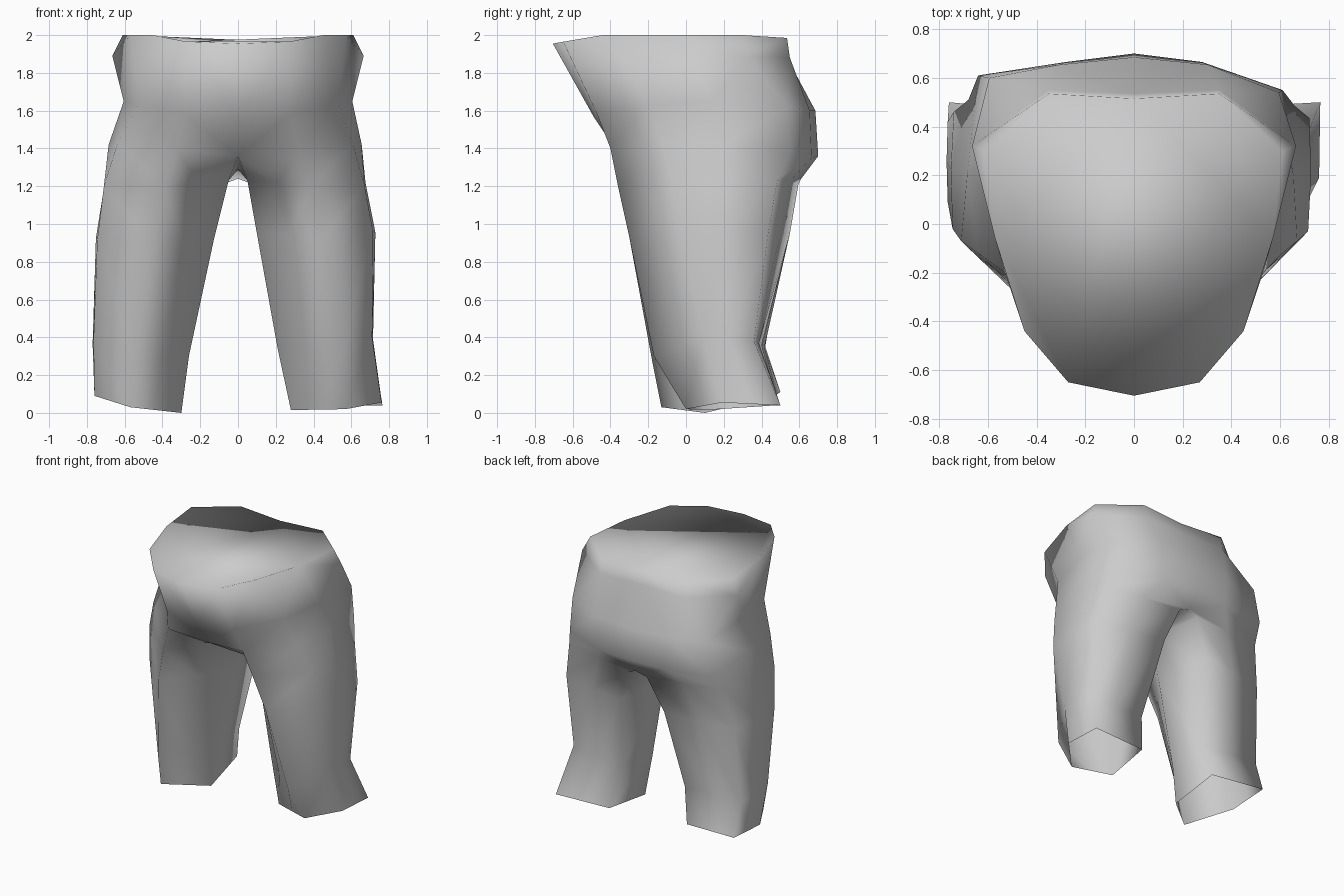
import bpy, bmesh
from mathutils import Vector

if "Cube" in bpy.data.objects:
    bpy.data.objects.remove(bpy.data.objects["Cube"])

# Leg rings from hem up, five corners each:
# inner, front, outer, outer back, inner back
LEG_R = [[(.28, .10, .015), (.57, 0, .02), (.76, .19, .055), (.765, .50, .04), (.325, .475, .04)],
         [(.21, .11, .34), (.55, -.17, .30), (.71, .09, .40), (.71, .36, .38), (.265, .40, .36)],
         [(.10, .12, .95), (.45, -.30, .93), (.715, -.03, .96), (.72, .435, .95), (.18, .55, .95)],
         [(.05, .13, 1.23), (.38, -.36, 1.20), (.67, -.07, 1.2), (.66, .485, 1.24), (.08, .595, 1.21)]]
LEG_L = [[(.30, .10, 0), (.57, -.13, .03), (.76, .18, .09), (.76, .50, .11), (.33, .46, .085)],
         [(.26, .11, .30), (.56, -.18, .28), (.765, .09, .38), (.765, .42, .35), (.27, .40, .34)],
         [(.125, .12, .93), (.47, -.30, .93), (.745, -.02, .92), (.74, .46, .93), (.20, .55, .95)],
         [(.05, .13, 1.23), (.39, -.36, 1.20), (.71, -.07, 1.2), (.68, .51, 1.24), (.08, .595, 1.21)]]
BULGE = (0, .005, .01, .01)  # how far side midpoints swell, per ring

# Half rings of the hips from front centre round to back centre
CROTCH = [(0, -.35, 1.36), (.32, -.40, 1.40), (.61, -.12, 1.42), (.655, .20, 1.42),
          (.61, .55, 1.37), (.28, .665, 1.35), (0, .70, 1.36)]
HIP = [(0, -.49, 1.57), (.28, -.47, 1.58), (.53, -.20, 1.63), (.605, .14, 1.65),
       (.595, .54, 1.62), (.30, .655, 1.60), (0, .685, 1.60)]
WAIST = [(0, -.705, 1.955), (.27, -.65, 1.965), (.45, -.44, 2.0), (.57, -.06, 2.0),
         (.61, .30, 2.0), (.35, .535, 1.985), (0, .515, 1.975)]
# The band below the waist only exists at the sides and back
BAND = WAIST[:4] + [(.665, .32, 1.89), (.35, .55, 1.88), (0, .535, 1.88)]
SEAM = (0, .15, 1.29)
BACK_SEAM = (0, .61, 1.24)

bm = bmesh.new()


def add_ring(points, side):
    return [bm.verts.new((x * side, y, z)) for x, y, z in points]


def bridge(a, b, closed):
    n = len(a)
    for i in range(n if closed else n - 1):
        j = (i + 1) % n
        bm.faces.new((a[i], a[j], b[j], b[i]))


def leg_ring(corners, bulge, side):
    inner, front, outer, oback, iback = [Vector(c) for c in corners]
    centre = (inner + front + outer + oback + iback) / 5

    def mid(a, b, swell=bulge):
        m = (a + b) / 2
        out = m - centre
        out.z = 0
        return m + out.normalized() * swell
    return add_ring([mid(inner, front), front, outer, mid(outer, oback),
                     oback, mid(oback, iback), iback, inner], side)


waist_halves = []
for side, leg in ((1, LEG_R), (-1, LEG_L)):
    # Left seat corner sits a little further back and the left hip is wider
    def shift(ring, wide=0):
        if side > 0:
            return ring
        return [(x + (wide if k in (2, 3, 4) else 0), y + (.06 if k == 4 else 0), z)
                for k, (x, y, z) in enumerate(ring)]

    # Open leg tube, joined to the hips and the seam
    rings = [leg_ring(c, b, side) for c, b in zip(leg, BULGE)]
    rings.append(add_ring(shift(CROTCH, .03)[:6] + [BACK_SEAM, SEAM], side))
    for a, b in zip(rings, rings[1:]):
        bridge(a, b, True)
    # Hips up to the waist
    halves = [add_ring(r, side) for r in (shift(CROTCH, .03), shift(HIP), BAND, WAIST)]
    for a, b in zip(halves, halves[1:]):
        bridge(a, b, False)
    # Fold under the seat
    bm.faces.new((rings[-1][5], rings[-1][6], halves[0][6]))
    waist_halves.append(halves[-1])

# Closed waist
right, left = waist_halves
bm.faces.new(right + left[-2:0:-1])
bmesh.ops.remove_doubles(bm, verts=bm.verts, dist=.001)
bmesh.ops.recalc_face_normals(bm, faces=bm.faces)
for f in bm.faces:
    f.smooth = True

mesh = bpy.data.meshes.new("trousers")
bm.to_mesh(mesh)
bm.free()
cloth = bpy.data.materials.new("light grey cloth")
cloth.diffuse_color = (.6, .6, .6, 1)
cloth.use_nodes = True
cloth.node_tree.nodes["Principled BSDF"].inputs["Base Color"].default_value = cloth.diffuse_color
mesh.materials.append(cloth)
trousers = bpy.data.objects.new("trousers", mesh)
bpy.context.collection.objects.link(trousers)
